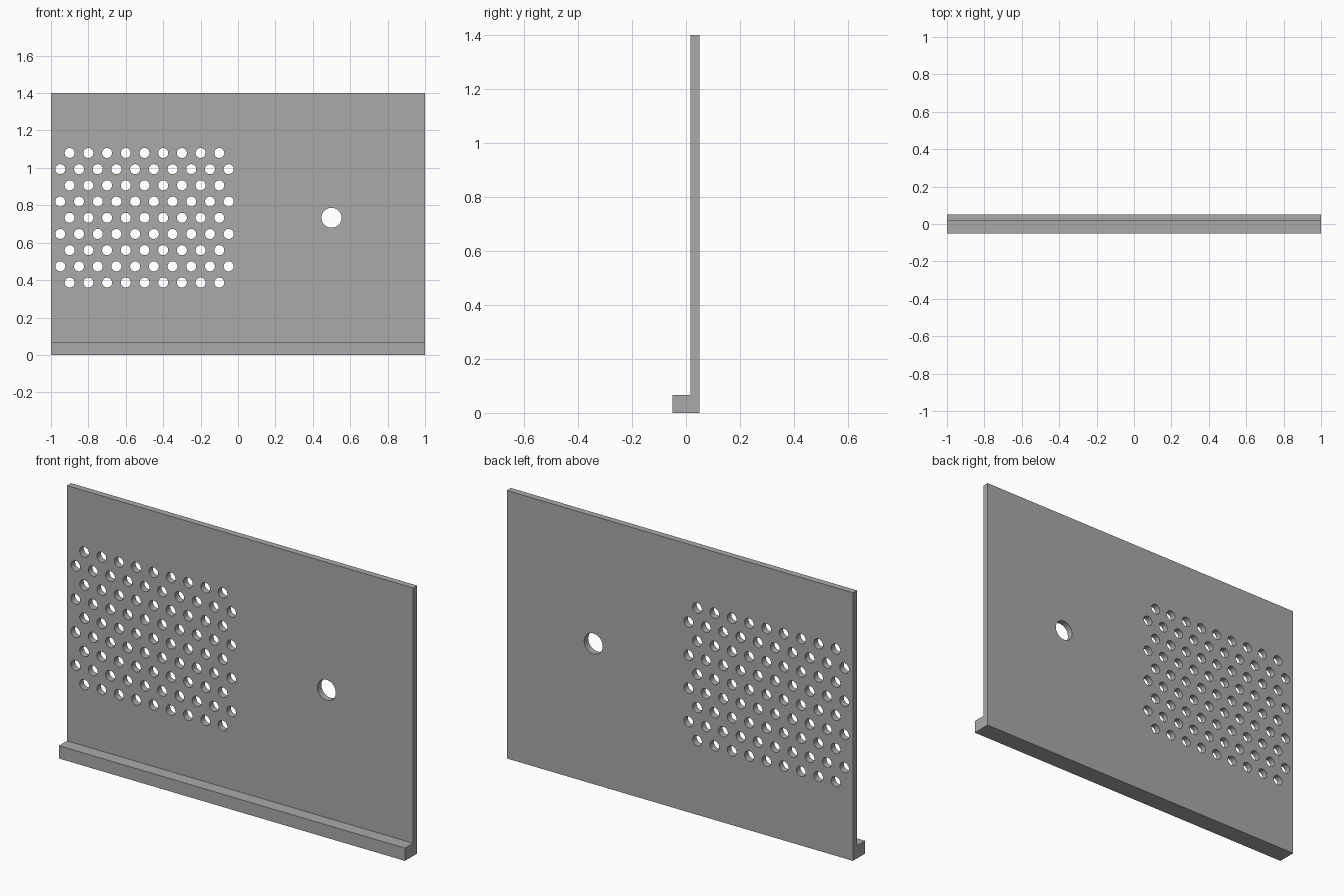
import bpy, bmesh
from math import sqrt, pi
from mathutils import Matrix

cube = bpy.data.objects.get("Cube")
if cube:
    bpy.data.objects.remove(cube, do_unlink=True)

HEIGHT, BACK, FRONT, LIP = 1.4, 0.05, 0.0167, 0.0667
PITCH, MID_Z = 0.1, 0.7333

grey = bpy.data.materials.new("plain_grey")
grey.use_nodes = True
grey.diffuse_color = (0.4, 0.4, 0.4, 1)
grey.node_tree.nodes["Principled BSDF"].inputs["Base Color"].default_value = (0.4, 0.4, 0.4, 1)


def add_object(name, bm):
    bmesh.ops.recalc_face_normals(bm, faces=bm.faces)
    mesh = bpy.data.meshes.new(name)
    bm.to_mesh(mesh)
    bm.free()
    mesh.materials.append(grey)
    obj = bpy.data.objects.new(name, mesh)
    bpy.context.collection.objects.link(obj)
    return obj


def add_drill(bm, x, z, radius, sides):
    place = Matrix.Translation((x, BACK - 0.0167, z)) @ Matrix.Rotation(pi / 2, 4, "X")
    bmesh.ops.create_cone(bm, cap_ends=True, segments=sides, radius1=radius,
                          radius2=radius, depth=0.1, matrix=place)


# Upright plate with a front lip: L profile extruded sideways
profile = [(-0.05, 0), (BACK, 0), (BACK, HEIGHT), (FRONT, HEIGHT), (FRONT, LIP), (-0.05, LIP)]
bm = bmesh.new()
face = bm.faces.new([bm.verts.new((-1, y, z)) for y, z in profile])
side = bmesh.ops.extrude_face_region(bm, geom=[face])["geom"]
bmesh.ops.translate(bm, vec=(2, 0, 0),
                    verts=[v for v in side if isinstance(v, bmesh.types.BMVert)])
panel = add_object("perforated_panel", bm)

# Drills: staggered grid of small holes plus one large hole
bm = bmesh.new()
for row in range(-4, 5):
    count = 10 if row % 2 else 9
    for i in range(count):
        x = -0.5 + (i - (count - 1) / 2) * PITCH
        add_drill(bm, x, MID_Z + row * PITCH * sqrt(3) / 2, 0.0267, 32)
add_drill(bm, 0.5, MID_Z, 0.0533, 48)
drills = add_object("hole_cutter", bm)
drills.hide_render = True
drills.display_type = "WIRE"

cut = panel.modifiers.new("holes", "BOOLEAN")
cut.operation, cut.solver, cut.object = "DIFFERENCE", "EXACT", drills

# Apply the cut, drop the cutter and smooth the hole walls
bpy.ops.object.select_all(action="DESELECT")
bpy.context.view_layer.objects.active = panel
panel.select_set(True)
bpy.ops.object.modifier_apply(modifier=cut.name)
bpy.data.objects.remove(drills, do_unlink=True)
bpy.ops.object.shade_smooth_by_angle(angle=pi / 6)
